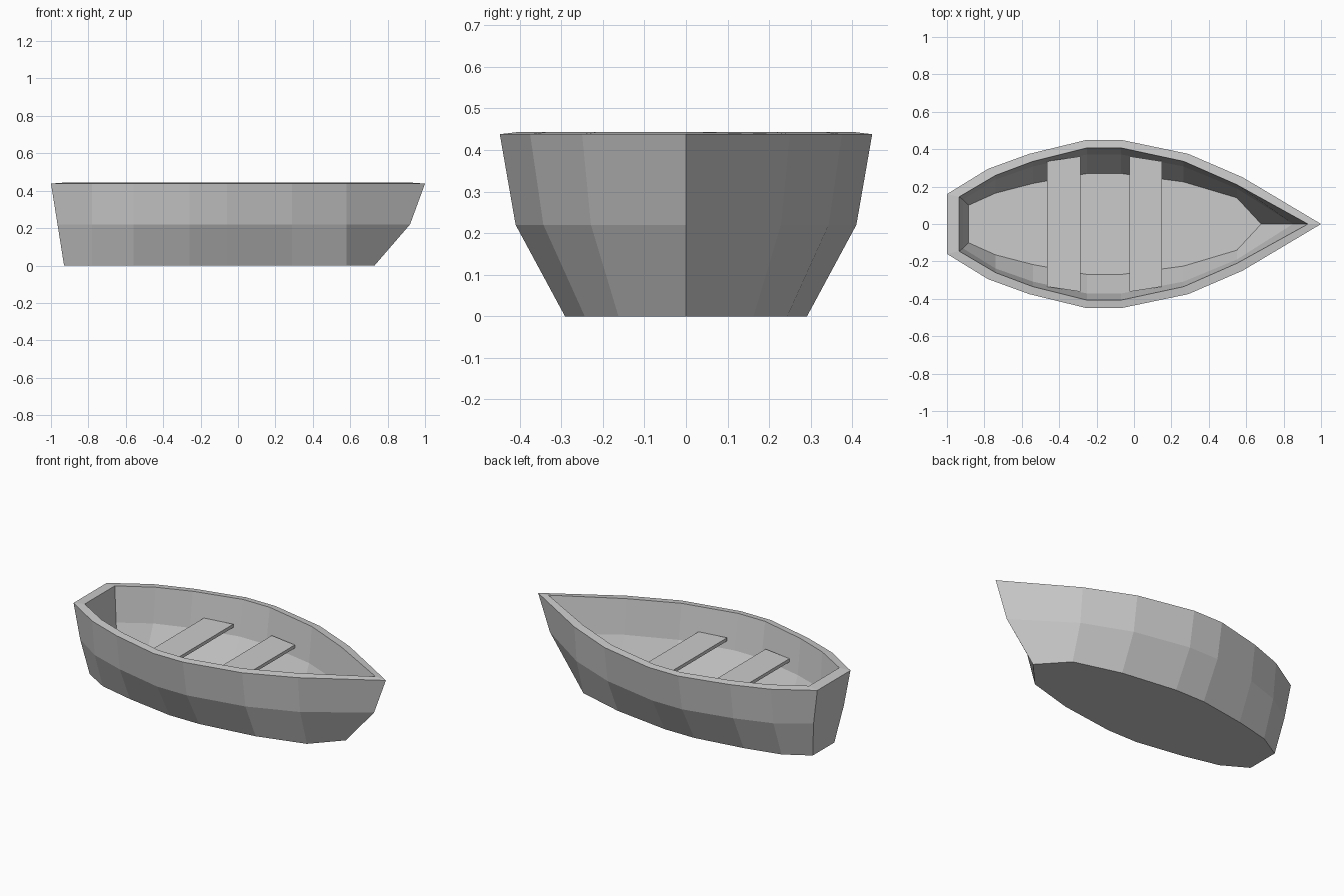
import bpy, bmesh

if "Cube" in bpy.data.objects:
    bpy.data.objects.remove(bpy.data.objects["Cube"])

grey = bpy.data.materials.new("grey paint")
grey.diffuse_color = (0.6, 0.6, 0.6, 1)
grey.use_nodes = True
grey.node_tree.nodes["Principled BSDF"].inputs["Base Color"].default_value = grey.diffuse_color


def add_object(name, bm):
    bmesh.ops.recalc_face_normals(bm, faces=bm.faces)
    mesh = bpy.data.meshes.new(name)
    bm.to_mesh(mesh)
    bm.free()
    mesh.materials.append(grey)
    bpy.context.collection.objects.link(bpy.data.objects.new(name, mesh))


def add_ring(bm, stern, bow, xs, widths, z):
    """Closed outline: one side stern to bow, then the mirrored side back."""
    side = list(zip([stern] + xs, widths))
    pts = side + [(bow, 0)] + [(x, -y) for x, y in reversed(side)]
    return [bm.verts.new((x, y, z)) for x, y in pts]


# Hull shell: rings from the outer bottom up over the rim and down to the inner floor
outer_x = [-0.78, -0.56, -0.26, -0.06, 0.29, 0.58]
inner_x = [-0.74, -0.54, -0.25, -0.07, 0.265, 0.55]
top_w = [0.16, 0.295, 0.375, 0.448, 0.448, 0.375, 0.25]

bm = bmesh.new()
rings = [
    add_ring(bm, -0.93, 0.73, outer_x, [w * 0.65 for w in top_w], 0),
    add_ring(bm, -0.965, 0.92, outer_x, [w * 0.915 for w in top_w], 0.22),
    add_ring(bm, -1, 1, outer_x, top_w, 0.438),
    add_ring(bm, -0.935, 0.93, inner_x, [0.145, 0.26, 0.335, 0.407, 0.407, 0.335, 0.21], 0.443),
    add_ring(bm, -0.915, 0.85, inner_x, [0.13, 0.238, 0.308, 0.372, 0.372, 0.308, 0.19], 0.23),
    add_ring(bm, -0.885, 0.68, inner_x, [0.1, 0.165, 0.217, 0.27, 0.27, 0.225, 0.14], 0.04),
]
n = len(rings[0])
for a, b in zip(rings, rings[1:]):
    for i in range(n):
        j = (i + 1) % n
        bm.faces.new((a[i], a[j], b[j], b[i]))
bm.faces.new(rings[0])
bm.faces.new(rings[-1])
add_object("hull", bm)


# Bench planks with ends angled to follow the hull sides
def bench(name, x0, w0, x1, w1, top=0.30, thick=0.02):
    bm = bmesh.new()
    outline = [(x0, -w0), (x1, -w1), (x1, w1), (x0, w0)]
    face = bm.faces.new([bm.verts.new((x, y, top - thick)) for x, y in outline])
    new = bmesh.ops.extrude_face_region(bm, geom=[face])["geom"]
    verts = [v for v in new if isinstance(v, bmesh.types.BMVert)]
    bmesh.ops.translate(bm, verts=verts, vec=(0, 0, thick))
    if not any(f.normal.z < 0 for f in bm.faces) and len(bm.faces) < 6:
        bm.faces.new([v for v in bm.verts if v not in verts])
    add_object(name, bm)


bench("rear_bench", -0.465, 0.335, -0.285, 0.362)
bench("front_bench", -0.025, 0.362, 0.15, 0.335)
